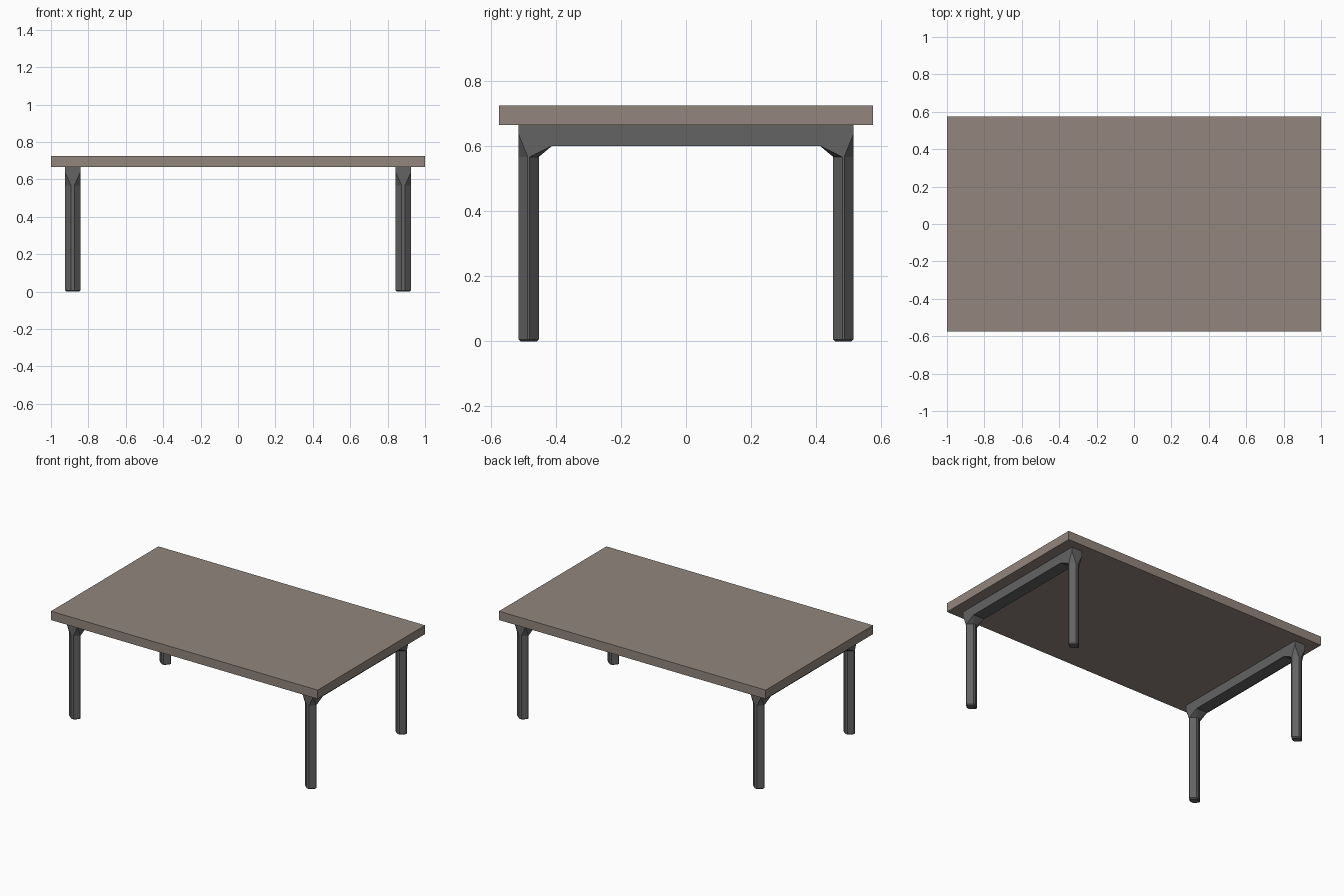
import bpy, bmesh

if "Cube" in bpy.data.objects:
    bpy.data.objects.remove(bpy.data.objects["Cube"])

CX, CY = 0.884, 0.484          # leg centre
HX, HY = 0.041, 0.031          # leg half widths
FX, FY = 0.009, 0.003          # half widths of the narrow corner facets
Z_FOOT, Z_NECK, Z_RAIL, Z_TOP = 0.006, 0.568, 0.602, 0.666
Y_JOINT = -0.412


def material(name, colour):
    m = bpy.data.materials.new(name)
    m.diffuse_color = colour
    m.use_nodes = True
    m.node_tree.nodes["Principled BSDF"].inputs["Base Color"].default_value = m.diffuse_color
    return m


def make_object(name, bm, mat):
    mesh = bpy.data.meshes.new(name)
    bm.to_mesh(mesh)
    bm.free()
    mesh.materials.append(mat)
    ob = bpy.data.objects.new(name, mesh)
    bpy.context.collection.objects.link(ob)
    return ob


def hull(bm, points):
    verts = [bm.verts.new(p) for p in points]
    bmesh.ops.convex_hull(bm, input=verts)


def leg_ring(z, s=1.0):
    # diamond with clipped corners
    pts = [(FX, -HY), (HX, -FY), (HX, FY), (FX, HY),
           (-FX, HY), (-HX, FY), (-HX, -FY), (-FX, -HY)]
    return [(CX + x * s, -CY + y * s, z) for x, y in pts]


def rail_section(y, z_low):
    return [(CX + sx * HX, y, z) for sx in (-1, 1) for z in (z_low, Z_TOP)]


wood = material("wood", (0.29, 0.24, 0.208, 1))
metal = material("dark_metal", (0.125, 0.125, 0.125, 1))

# Table top
bm = bmesh.new()
bmesh.ops.create_cube(bm, size=1)
for v in bm.verts:
    v.co = (v.co.x * 2, v.co.y * 1.15, 0.696 + v.co.z * 0.06)
make_object("table_top", bm, wood)

# One leg, flared joint and half a rail
bm = bmesh.new()
hull(bm, leg_ring(0, 0.8) + leg_ring(Z_FOOT))
hull(bm, leg_ring(Z_FOOT) + leg_ring(Z_NECK))
hull(bm, leg_ring(Z_NECK) + rail_section(-CY - HY, 0.638) + rail_section(Y_JOINT, Z_RAIL))
hull(bm, rail_section(Y_JOINT, Z_RAIL) + rail_section(0, Z_RAIL))

# Remove the inner walls between the pieces and weld them
seams = [(2, Z_FOOT), (2, Z_NECK), (1, Y_JOINT), (1, 0.0)]
inner = [f for f in bm.faces
         if any(all(abs(v.co[a] - c) < 1e-5 for v in f.verts) for a, c in seams)]
bmesh.ops.delete(bm, geom=inner, context='FACES')
bmesh.ops.remove_doubles(bm, verts=bm.verts[:], dist=1e-5)
bmesh.ops.dissolve_limit(bm, angle_limit=0.01, verts=bm.verts[:], edges=bm.edges[:])
bmesh.ops.recalc_face_normals(bm, faces=bm.faces[:])
frame = make_object("leg_frames", bm, metal)

# Mirror to all four corners
mirror = frame.modifiers.new("mirror", 'MIRROR')
mirror.use_axis = (True, True, False)
